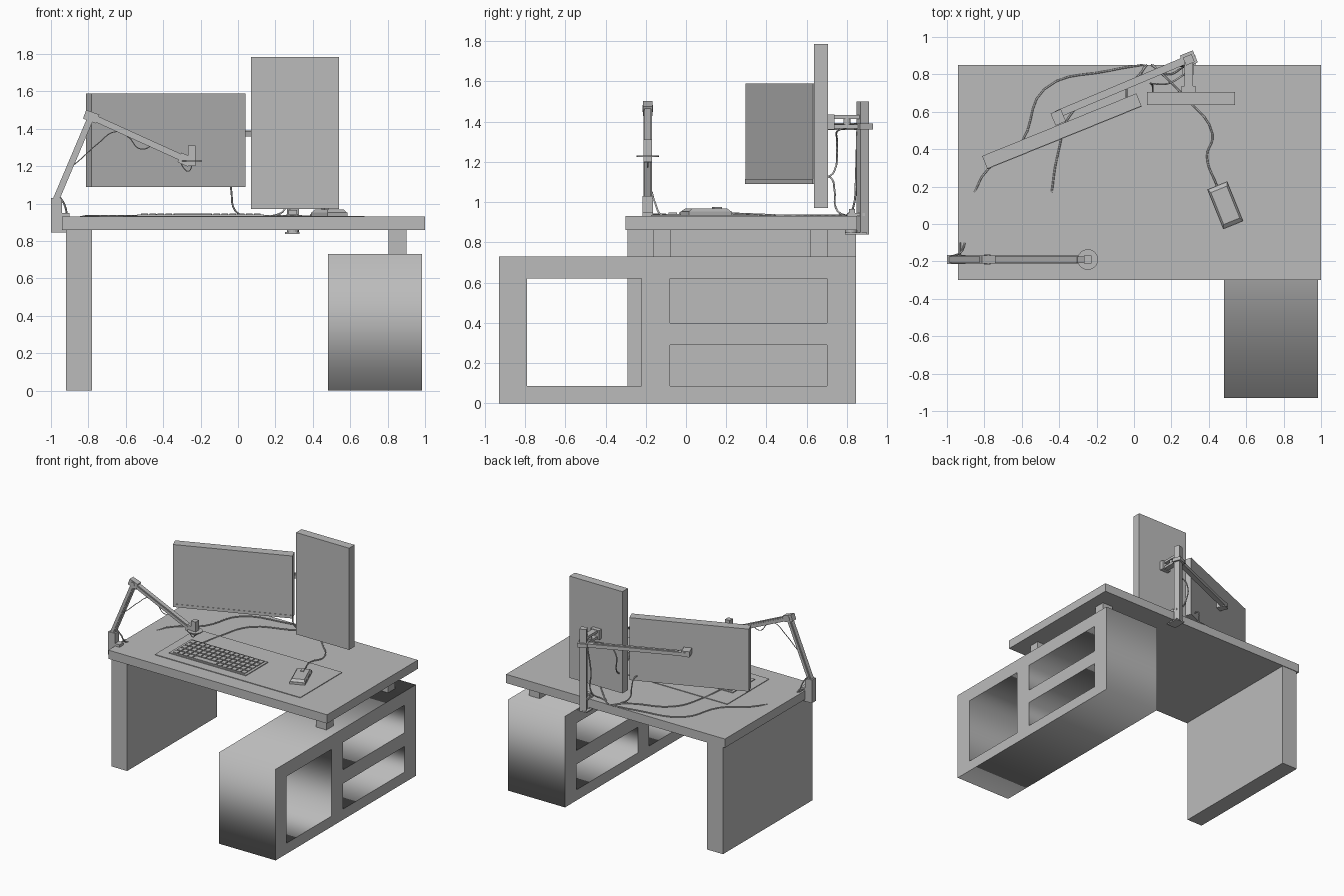
import bpy
import bmesh
from math import atan2, radians
from mathutils import Matrix, Vector

if "Cube" in bpy.data.objects:
    bpy.data.objects.remove(bpy.data.objects["Cube"])

grey = bpy.data.materials.new("plain_grey")
grey.use_nodes = True
GREY = (0.5, 0.5, 0.5, 1)
grey.diffuse_color = GREY
grey.node_tree.nodes["Principled BSDF"].inputs["Base Color"].default_value = GREY


def add(name, bm):
    me = bpy.data.meshes.new(name)
    bmesh.ops.recalc_face_normals(bm, faces=bm.faces)
    bm.to_mesh(me)
    bm.free()
    me.materials.append(grey)
    ob = bpy.data.objects.new(name, me)
    bpy.context.collection.objects.link(ob)
    return ob


def block(name, centre, size, yaw=0.0, pitch=0.0, taper=1.0):
    """Box with optional turn about z, tilt about y and narrowed top."""
    bm = bmesh.new()
    bmesh.ops.create_cube(bm, size=1)
    for v in bm.verts:
        if v.co.z > 0:
            v.co.x *= taper
            v.co.y *= taper
    bm.transform(Matrix.Translation(centre) @ Matrix.Rotation(yaw, 4, "Z")
                 @ Matrix.Rotation(pitch, 4, "Y") @ Matrix.Diagonal((*size, 1)))
    return add(name, bm)


def span(name, x, y, z):
    """Upright box from its ranges."""
    lo, hi = Vector((x[0], y[0], z[0])), Vector((x[1], y[1], z[1]))
    return block(name, (lo + hi) / 2, hi - lo)


def beam(name, p, q, wide, tall):
    """Bar between two points."""
    p, q = Vector(p), Vector(q)
    d = q - p
    flat = Vector((d.x, d.y)).length
    return block(name, (p + q) / 2, (d.length, wide, tall), atan2(d.y, d.x), -atan2(d.z, flat))


def rod(name, centre, radius, depth, sides=16, axis="Z"):
    bm = bmesh.new()
    bmesh.ops.create_cone(bm, cap_ends=True, segments=sides, radius1=radius, radius2=radius, depth=depth)
    turn = Matrix.Rotation(radians(90), 4, "X") if axis == "Y" else Matrix()
    bm.transform(Matrix.Translation(centre) @ turn)
    return add(name, bm)


def to_mesh(ob):
    bpy.context.collection.objects.link(ob)
    bpy.ops.object.select_all(action="DESELECT")
    ob.select_set(True)
    bpy.context.view_layer.objects.active = ob
    bpy.ops.object.convert(target="MESH")


def cable(name, points, radius=0.005):
    cu = bpy.data.curves.new(name, "CURVE")
    cu.dimensions = "3D"
    cu.bevel_depth = radius
    cu.bevel_resolution = 1
    cu.resolution_u = 5
    cu.use_fill_caps = True
    sp = cu.splines.new("BEZIER")
    sp.bezier_points.add(len(points) - 1)
    for b, p in zip(sp.bezier_points, points):
        b.co = p
        b.handle_left_type = b.handle_right_type = "AUTO"
    cu.materials.append(grey)
    to_mesh(bpy.data.objects.new(name, cu))
    bpy.ops.object.shade_smooth()


# Desk
TOP = 0.93
span("desk_top", (-0.94, 1.0), (-0.30, 0.85), (0.86, TOP))
span("side_panel_leg", (-0.92, -0.78), (-0.29, 0.845), (0, 0.86))
for tag, y in (("front", -0.165), ("back", 0.615)):
    span(tag + "_spacer", (0.805, 0.90), (y, y + 0.087), (0.73, 0.86))

# Cabinet: outline with three open bays, extruded sideways
cu = bpy.data.curves.new("cabinet", "CURVE")
cu.dimensions = "2D"
cu.fill_mode = "BOTH"
cu.extrude = 0.252
for y0, y1, z0, z1 in ((-0.93, 0.845, 0, 0.73), (-0.79, -0.22, 0.085, 0.62),
                       (-0.08, 0.70, 0.40, 0.62), (-0.08, 0.70, 0.085, 0.29)):
    sp = cu.splines.new("POLY")
    sp.points.add(3)
    for pt, (a, b) in zip(sp.points, ((y0, z0), (y1, z0), (y1, z1), (y0, z1))):
        pt.co = (a, b, 0, 1)
    sp.use_cyclic_u = True
cu.materials.append(grey)
cabinet = bpy.data.objects.new("cabinet", cu)
cabinet.rotation_euler = (radians(90), 0, radians(90))
cabinet.location.x = 0.733
to_mesh(cabinet)

# Monitors
YAW = radians(22.1)
wide_mid = Vector((-0.386, 0.497, 1.34))
block("wide_monitor", wide_mid, (0.89, 0.073, 0.50), YAW)
front = Vector((0.376, -0.927, 0))
block("wide_monitor_chin", wide_mid + front * 0.037 - Vector((0, 0, 0.237)), (0.888, 0.005, 0.024), YAW)
span("tall_monitor", (0.07, 0.54), (0.635, 0.705), (0.97, 1.785))

# Monitor stand
block("stand_column", (0.293, 0.878, 1.17), (0.05, 0.046, 0.66), YAW)
block("stand_collar", (0.293, 0.882, 1.375), (0.075, 0.07, 0.03), YAW)
span("stand_base", (0.26, 0.32), (0.80, 0.89), (TOP, 0.945))
span("stand_base_block", (0.27, 0.315), (0.81, 0.84), (0.945, 0.965))
span("stand_clamp_jaw", (0.25, 0.33), (0.79, 0.90), (0.838, 0.848))
rod("stand_clamp_pad", (0.293, 0.82, 0.853), 0.03, 0.014)
span("tall_mount_plate", (0.255, 0.33), (0.703, 0.738), (1.36, 1.435))
for tag, z in (("upper", 1.422), ("lower", 1.375)):
    span(tag + "_tall_arm", (0.27, 0.316), (0.73, 0.865), (z - 0.01, z + 0.01))
rod("tall_arm_pivot", (0.293, 0.80, 1.40), 0.018, 0.06)
beam("wide_arm", (0.27, 0.873, 1.373), (-0.415, 0.585, 1.373), 0.04, 0.028)
beam("wide_arm_ridge", (0.22, 0.852, 1.389), (-0.36, 0.608, 1.389), 0.02, 0.006)
block("wide_mount_plate", (-0.405, 0.57, 1.375), (0.06, 0.07, 0.045), YAW)

# Desk mat and keyboard
MAT = 0.935
span("desk_mat", (-0.615, 0.675), (-0.175, 0.355), (TOP, MAT))
span("keyboard_base", (-0.54, 0.14), (-0.10, 0.18), (MAT, 0.941))
bm = bmesh.new()
COLS, ROWS = 15, 5
for r in range(ROWS):
    for c in range(COLS):
        if r == 0 and 4 <= c <= 8:
            if c != 6:
                continue
            width = 0.20
        else:
            width = 0.035
        at = (-0.50 + c * 0.043, -0.065 + r * 0.052, 0.943)
        bmesh.ops.create_cube(bm, size=1, matrix=Matrix.Translation(at)
                              @ Matrix.Diagonal((width, 0.042, 0.008, 1)))
add("keyboard_keys", bm)

# Mouse
TURN = radians(22)
block("mouse_base", (0.488, 0.10, 0.944), (0.115, 0.23, 0.018), TURN)
block("mouse_shell", (0.488, 0.10, 0.96), (0.115, 0.23, 0.018), TURN, taper=0.8)
block("mouse_wheel", (0.465, 0.155, 0.97), (0.022, 0.045, 0.012), TURN)

# Jointed lamp
LY = -0.19
base, elbow, tip = (-0.978, LY, 1.01), (-0.785, LY, 1.465), (-0.30, LY, 1.245)
span("lamp_clamp", (-1.0, -0.94), (-0.215, -0.165), (0.845, 1.03))
span("lamp_clamp_upper_jaw", (-0.94, -0.90), (-0.215, -0.165), (TOP, 0.95))
span("lamp_clamp_lower_jaw", (-0.945, -0.92), (-0.215, -0.165), (0.845, 0.86))
rod("lamp_clamp_screw", (-0.93, -0.135, 0.94), 0.004, 0.07, 8, "Y")
for tag, p, q in (("lower", base, elbow), ("upper", elbow, tip)):
    beam("lamp_%s_arm" % tag, p, q, 0.034, 0.034)
    for side in (-1, 1):
        shift = Vector((0, side * 0.017, 0))
        beam("lamp_%s_rail" % tag, Vector(p) + shift, Vector(q) + shift, 0.008, 0.018)
block("lamp_elbow", elbow, (0.075, 0.045, 0.05), pitch=radians(20))
rod("lamp_elbow_pin", elbow, 0.018, 0.054, 12, "Y")
block("lamp_wrist", (-0.285, LY, 1.235), (0.06, 0.035, 0.055), pitch=radians(24))
span("lamp_neck", (-0.285, -0.235), (LY - 0.012, LY + 0.012), (1.205, 1.225))
span("lamp_head", (-0.268, -0.228), (LY - 0.021, LY + 0.021), (1.20, 1.31))
rod("lamp_disc", (-0.247, LY, 1.228), 0.055, 0.007, 24)

# Cables
Z = TOP + 0.004
cable("lamp_arm_cable", [(-0.90, LY, 1.19), (-0.85, LY, 1.23), (-0.75, LY, 1.32), (-0.65, LY, 1.385),
                         (-0.58, LY, 1.35), (-0.53, LY, 1.295), (-0.48, LY, 1.30), (-0.46, LY, 1.33)], 0.003)
cable("lamp_head_cable", [(-0.31, LY, 1.23), (-0.29, LY, 1.19), (-0.265, LY, 1.173),
                          (-0.245, LY, 1.205)], 0.003)
cable("lamp_desk_cable", [(-0.965, -0.17, 1.05), (-0.93, -0.155, 1.0), (-0.91, -0.12, Z), (-0.815, 0.25, Z),
                          (-0.60, 0.44, Z), (-0.48, 0.72, Z), (-0.13, 0.82, Z), (0.05, 0.852, Z)])
cable("keyboard_cable", [(-0.44, 0.17, 0.94), (-0.41, 0.36, Z), (-0.32, 0.61, Z), (0.0, 0.77, Z), (0.07, 0.852, Z)])
cable("mouse_cable", [(0.445, 0.20, 0.945), (0.39, 0.36, 0.939), (0.42, 0.48, Z), (0.27, 0.68, Z), (0.10, 0.852, Z)])
cable("wide_monitor_cable", [(-0.04, 0.66, 1.13), (-0.04, 0.72, 1.12), (-0.035, 0.738, 1.06),
                             (-0.02, 0.745, 0.97), (0.03, 0.79, Z), (0.06, 0.852, Z)])
cable("tall_monitor_cable", [(0.10, 0.70, 1.12), (0.10, 0.735, 1.15), (0.10, 0.75, 1.30),
                             (0.18, 0.75, 1.35), (0.27, 0.80, 1.37)])
cable("stand_cable", [(0.28, 0.85, 1.35), (0.25, 0.845, 1.15), (0.25, 0.83, 0.97), (0.18, 0.80, Z), (0.09, 0.852, Z)])
